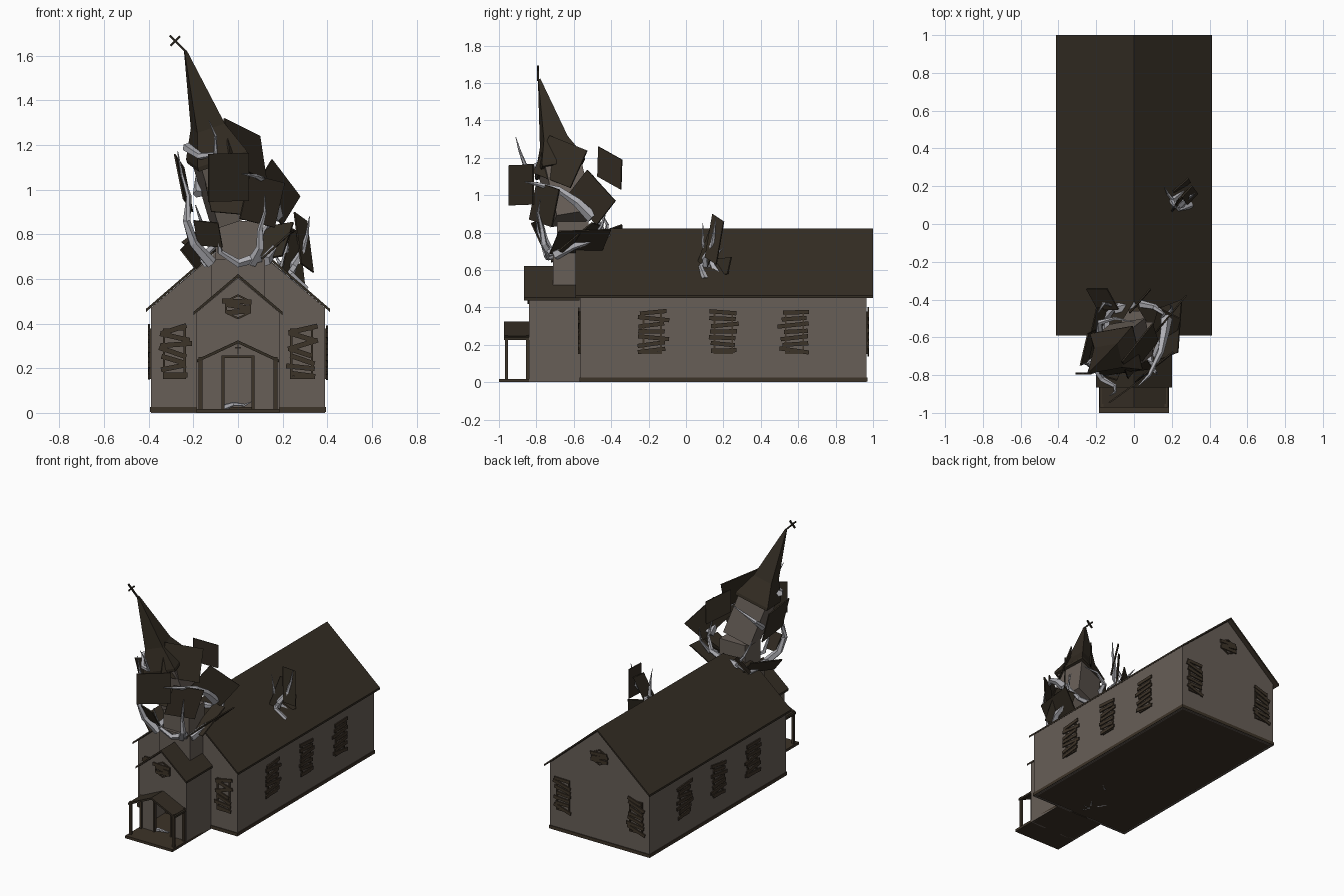
import bpy, bmesh, math, random
from mathutils import Vector, Matrix

if "Cube" in bpy.data.objects:
    bpy.data.objects.remove(bpy.data.objects["Cube"])
random.seed(4)

def material(name, rgb):
    m = bpy.data.materials.new(name)
    m.diffuse_color = (*rgb, 1)
    m.use_nodes = True
    m.node_tree.nodes["Principled BSDF"].inputs["Base Color"].default_value = m.diffuse_color
    return m

WALL = material("weathered_wall", (0.135, 0.112, 0.095))
ROOF = material("dark_shingle", (0.034, 0.026, 0.017))
WOOD = material("old_wood", (0.046, 0.033, 0.021))
IRON = material("black_iron", (0.02, 0.016, 0.012))
ROOT = material("pale_root", (0.42, 0.42, 0.45))

def finish(name, bm, mat):
    bmesh.ops.recalc_face_normals(bm, faces=bm.faces)
    me = bpy.data.meshes.new(name)
    bm.to_mesh(me)
    bm.free()
    me.materials.append(mat)
    ob = bpy.data.objects.new(name, me)
    bpy.context.collection.objects.link(ob)
    return ob

def box(name, lo, hi, mat, M=Matrix()):
    bm = bmesh.new()
    bmesh.ops.create_cube(bm, size=1)
    for v in bm.verts:
        p = Vector([(a + b) / 2 + c * (b - a) for a, b, c in zip(lo, hi, v.co)])
        v.co = M @ p
    return finish(name, bm, mat)

def panel(name, pts, off, mat):
    """Flat polygon thickened along the vector off."""
    bm = bmesh.new()
    f = bm.faces.new([bm.verts.new(p) for p in pts])
    r = bmesh.ops.extrude_face_region(bm, geom=[f], use_keep_orig=True)
    for v in r["geom"]:
        if isinstance(v, bmesh.types.BMVert):
            v.co += Vector(off)
    return finish(name, bm, mat)

def loft(name, rings, mat):
    bm = bmesh.new()
    rows = [[bm.verts.new(p) for p in r] for r in rings]
    n = len(rows[0])
    for a, b in zip(rows, rows[1:]):
        for i in range(n):
            bm.faces.new((a[i], a[(i + 1) % n], b[(i + 1) % n], b[i]))
    bm.faces.new(rows[0])
    bm.faces.new(rows[-1])
    return finish(name, bm, mat)

def root(name, pts, r):
    """Tapered five-sided tendril along a path."""
    P = [Vector(p) for p in pts]
    rings = []
    for i, p in enumerate(P):
        d = P[min(i + 1, len(P) - 1)] - P[max(i - 1, 0)]
        q = d.to_track_quat('Z', 'Y')
        rad = r * (1 - 0.92 * i / (len(P) - 1))
        rings.append([p + q @ Vector((rad * math.cos(k * math.tau / 5), rad * math.sin(k * math.tau / 5), 0)) for k in range(5)])
    loft(name, rings, ROOT)

def gable_roof(name, half, eave, ridge, y0, y1, t=0.014, notch=0):
    for s in (-1, 1):
        pts = [(s * half, y0, eave), (s * half, y1, eave), (0, y1, ridge)]
        if notch:  # torn ridge corner beside the tower
            k = 0.11 / half
            pts += [(0, y0 + notch, ridge), (s * 0.11, y0, ridge + (eave - ridge) * k)]
        else:
            pts.append((0, y0, ridge))
        panel(name, pts, (0, 0, -t), ROOF)

# Main hall walls and vestibule walls, with an open doorway
door = [(-.065, 0), (-.065, .25), (.065, .25), (.065, 0)]
def front(half, top):
    return [(-half, 0)] + door + [(half, 0)] + top
def upright(name, prof, y, t):
    panel(name, [(x, y, z) for x, z in prof], (0, t, 0), WALL)
upright("hall_front_wall", front(.39, [(.39, .47), (.13, .69), (-.13, .69), (-.39, .47)]), -.565, .012)
upright("hall_back_wall", [(-.39, 0), (.39, 0), (.39, .47), (0, .805), (-.39, .47)], .965, -.012)
upright("vestibule_front_wall", front(.185, [(.185, .45), (0, .605), (-.185, .45)]), -.84, .012)
for s in (-1, 1):
    box("hall_side_wall", (s * .384 - .006, -.565, 0), (s * .384 + .006, .965, .475), WALL)
    box("vestibule_side_wall", (s * .179 - .006, -.84, 0), (s * .179 + .006, -.56, .45), WALL)

# Floors and skirting
box("hall_floor", (-.395, -.57, .004), (.395, .97, .026), WOOD)
box("porch_floor", (-.185, -1, 0), (.185, -.56, .018), WOOD)

# Roofs
gable_roof("hall_roof", .413, .465, .822, -.59, 1.0, notch=.18)
gable_roof("vestibule_roof", .2, .452, .622, -.865, -.57)
gable_roof("porch_roof", .183, .24, .325, -.972, -.84)

# Porch posts, door frame and wall cross
for s in (-1, 1):
    box("porch_post", (s * .168 - .008, -.968, .018), (s * .168 + .008, -.952, .25), WOOD)
    box("porch_wall_post", (s * .168 - .008, -.855, .018), (s * .168 + .008, -.84, .25), WOOD)
    box("porch_beam", (s * .168 - .007, -.968, .228), (s * .168 + .007, -.84, .246), WOOD)
    box("door_jamb", (s * .067 - .006, -.85, .018), (s * .067 + .006, -.826, .256), WOOD)
box("door_lintel", (-.073, -.85, .246), (.073, -.826, .258), WOOD)
box("wall_cross_stem", (-.003, -.846, .262), (.003, -.839, .308), IRON)
box("wall_cross_arm", (-.014, -.846, .288), (.014, -.839, .294), IRON)

# Boarded windows
def boards(M, zs, half, tilt, h=.011):
    for z in zs:
        R = Matrix.Translation((random.uniform(-.008, .008), 0, z)) @ Matrix.Rotation(math.radians(random.uniform(-tilt, tilt)), 4, 'Y')
        w = half * random.uniform(.75, 1.05)
        box("window_board", (-w, -.013, -h), (w, -.005, h), WOOD, M @ R)

def window(x, y, ang, tilt, half):
    M = Matrix.Translation((x, y, .265)) @ Matrix.Rotation(math.radians(ang), 4, 'Z')
    for s in (-1, 1):
        box("window_jamb", (s * .047 - .005, -.008, -.112), (s * .047 + .005, .002, .112), WOOD, M)
        box("window_rail", (-.052, -.008, s * .108 - .005), (.052, .002, s * .108 + .005), WOOD, M)
    boards(M, [-.095 + .034 * i for i in range(7)], half, tilt)

for y in (-.18, .2, .58):
    window(.39, y, 90, 9, .085)
    window(-.39, y, -90, 9, .085)
for x in (-.285, .285):
    window(x, -.565, 0, 22, .07)
    window(x, .965, 180, 22, .07)

def gable_window(y, z, ang):
    M = Matrix.Translation((0, y, z)) @ Matrix.Rotation(math.radians(ang), 4, 'Z')
    ring = [(.067 * math.sin(k * math.pi / 3), .056 * math.cos(k * math.pi / 3)) for k in range(6)]
    for k in range(6):
        (a, b), (c, d) = ring[k], ring[(k + 1) % 6]
        q = [(a, b), (c, d), (c * .84, d * .84), (a * .84, b * .84)]
        panel("gable_window_frame", [M @ Vector((u, -.008, v)) for u, v in q], M.to_3x3() @ Vector((0, .009, 0)), WOOD)
    boards(M, (-.022, .002, .024), .065, 10)
gable_window(-.84, .475, 0)
gable_window(.965, .61, 180)

# Tower base, broken stub, leaning belfry and spire
box("tower_base", (-.12, -.71, .5), (.12, -.46, .69), WALL)
box("tower_stub", (-.1, -.69, .68), (.1, -.52, .86), WALL)
base, apex = Vector((-.05, -.64, 1.0)), Vector((-.235, -.785, 1.62))
axis = (apex - base).normalized()
lean = Vector((0, 0, 1)).rotation_difference(axis)
def square(t, h):
    c = base.lerp(apex, t)
    return [c + lean @ (Matrix.Rotation(.2, 3, 'Z') @ Vector((a * h, b * h, 0))) for a, b in ((-1, -1), (1, -1), (1, 1), (-1, 1))]
loft("belfry", [square(-.2, .1), square(.27, .1)], WALL)
loft("spire", [square(.22, .118), square(.25, .118), square(.46, .066), square(1, .006)], ROOF)

# Spire cross, bent over
M = Matrix.Translation(apex) @ Matrix.Rotation(math.radians(-45), 4, 'Y')
box("spire_cross_stem", (-.005, -.012, -.01), (.005, -.002, .1), IRON, M)
box("spire_cross_arm", (-.03, -.012, .06), (.03, -.002, .07), IRON, M)

# Torn shingle panels bursting around the tower and from the right roof slope
def shard(a, b, c):
    a, b, c = map(Vector, (a, b, c))
    n = (b - a).cross(c - b).normalized() * .008
    panel("torn_roof_panel", [a, b, c, a + c - b], n, ROOF)
shard((-.06, -.73, 1.32), (.1, -.53, 1.24), (.13, -.62, 1.04))
shard((-.13, -.95, 1.16), (.05, -.82, 1.165), (.05, -.82, .95))
shard((.055, -.8, 1.07), (.21, -.68, 1.03), (.165, -.72, .83))
shard((.155, -.53, 1.135), (.28, -.38, .97), (.2, -.48, .84))
shard((-.02, -.47, 1.26), (.09, -.345, 1.19), (.09, -.35, 1.03))
shard((-.28, -.75, 1.16), (-.24, -.58, 1.1), (-.2, -.56, .9))
shard((-.2, -.8, .86), (-.09, -.83, .85), (-.07, -.78, .74))
shard((.1, -.73, .69), (.12, -.45, .7), (.25, -.4, .82))
shard((-.08, -.45, .8), (-.14, -.34, .84), (-.25, -.34, .76))
shard((.2, -.68, .7), (.25, -.5, .85), (.13, -.44, .83))
shard((-.19, -.72, .64), (-.13, -.45, .7), (-.2, -.44, .79))
shard((-.12, -.79, .9), (.1, -.76, .88), (.07, -.72, 1.02))
shard((.255, .14, .9), (.31, .2, .86), (.34, .16, .63))
shard((.2, .06, .64), (.24, .13, .83), (.29, .18, .8))
shard((.21, .17, .66), (.29, .24, .67), (.3, .22, .58))

# Pale roots strangling the tower
root("tower_root", [(-.12, -.72, .67), (-.2, -.76, .76), (-.23, -.78, .86), (-.22, -.76, .97), (-.25, -.74, 1.06), (-.27, -.74, 1.17)], .028)
root("tower_root", [(-.23, -.72, 1.19), (-.17, -.82, 1.15), (-.1, -.86, 1.16), (-.1, -.89, 1.24), (-.13, -.91, 1.31)], .022)
root("tower_root", [(.17, -.5, .88), (.16, -.58, .96), (.14, -.68, 1.03), (.08, -.8, 1.06), (.02, -.86, 1.07)], .033)
root("tower_root", [(.06, -.72, .67), (.1, -.76, .74), (.1, -.77, .82), (.12, -.79, .9), (.12, -.78, .98)], .025)
root("tower_root", [(.1, -.72, .7), (0, -.74, .67), (-.08, -.76, .72), (-.09, -.79, .8), (-.1, -.8, .87)], .025)
root("tower_root", [(-.14, -.7, .68), (-.15, -.5, .7), (-.1, -.43, .76), (-.16, -.42, .84), (-.19, -.47, .93)], .03)
root("tower_root", [(-.1, -.45, .74), (.02, -.42, .78), (.11, -.44, .8), (.16, -.48, .88), (.14, -.5, 1.0)], .03)
root("tower_root", [(.12, -.7, .68), (.16, -.6, .73), (.17, -.5, .76), (.2, -.45, .84), (.19, -.42, .95)], .028)
root("tower_root", [(-.18, -.6, .98), (-.18, -.52, 1.05), (-.1, -.5, 1.1), (0, -.52, 1.12)], .022)

# Roots breaking through the roof, the doorway and the floor
root("roof_root", [(.22, .12, .59), (.25, .1, .66), (.29, .14, .73), (.31, .15, .8), (.32, .16, .88)], .025)
root("roof_root", [(.25, .17, .58), (.2, .12, .66), (.22, .09, .74), (.2, .09, .85)], .022)
root("roof_root", [(.3, .1, .55), (.24, .08, .62), (.18, .16, .68), (.16, .2, .72)], .02)
root("door_root", [(-.06, -.82, .025), (-.02, -.84, .04), (.03, -.83, .035), (.06, -.84, .05)], .015)
for x, y, a in ((.0, -.45, .3), (.02, -.42, 1.3), (-.02, -.4, 2.6), (.0, -.45, -.8), (.08, -.2, .9)):
    root("floor_root", [(x + math.cos(a + .35 * (-1) ** i) * i * .06, y + math.sin(a + .35 * (-1) ** i) * i * .06, .012) for i in range(5)], .0115)
